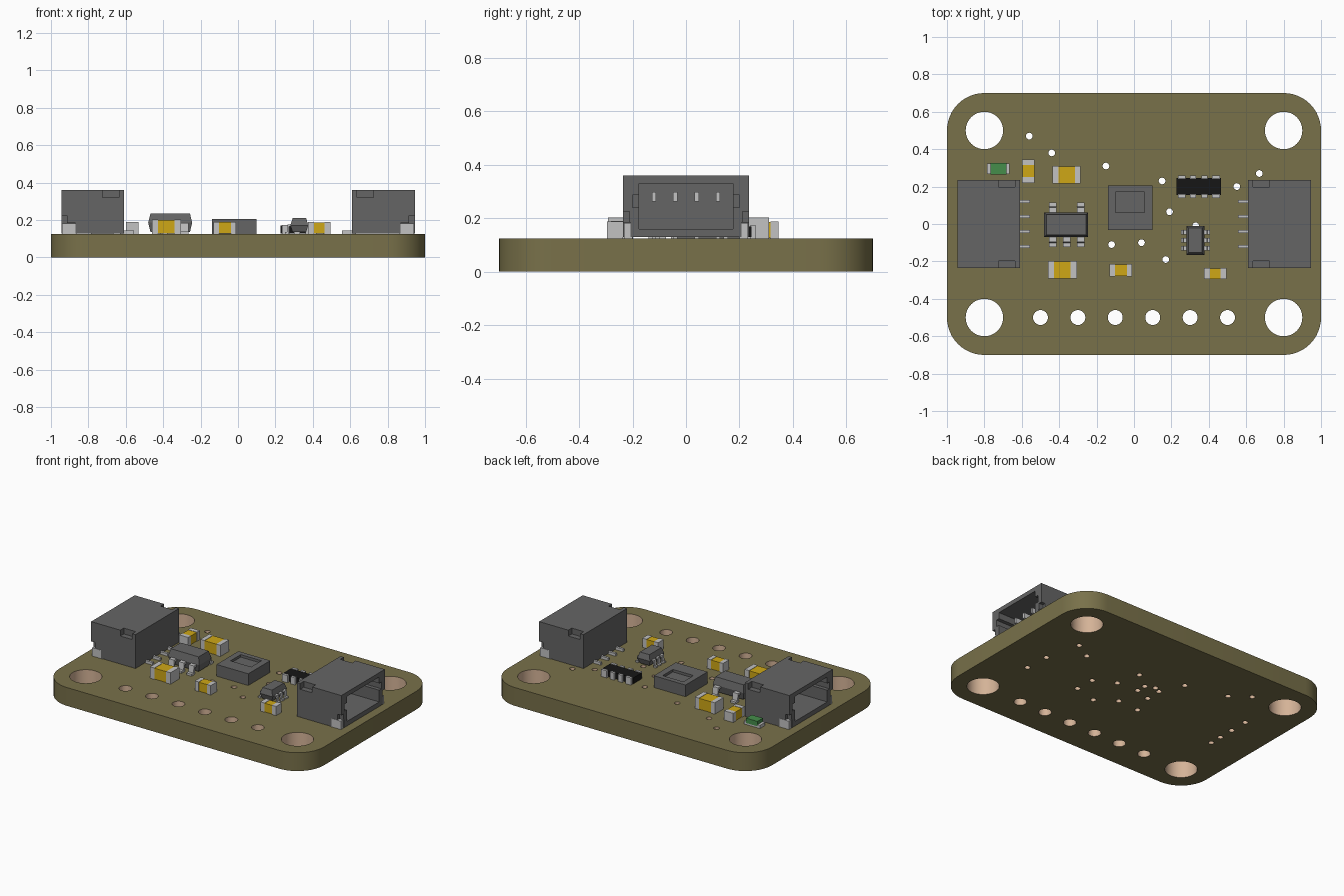
import bpy, bmesh, math

if "Cube" in bpy.data.objects:
    bpy.data.objects.remove(bpy.data.objects["Cube"])

T = 0.125  # board thickness


def material(name, r, g, b):
    m = bpy.data.materials.new(name)
    m.diffuse_color = (r, g, b, 1)
    m.use_nodes = True
    m.node_tree.nodes["Principled BSDF"].inputs["Base Color"].default_value = m.diffuse_color
    return m


OLIVE = material("olive board", 0.19, 0.165, 0.068)
TAN = material("copper hole wall", 0.66, 0.45, 0.31)
GREY = material("grey plastic", 0.13, 0.13, 0.13)
SILVER = material("silver metal", 0.54, 0.54, 0.54)
GOLD = material("gold ceramic", 0.62, 0.39, 0.008)
BLACK = material("black resistor", 0.008, 0.008, 0.008)
GREEN = material("green lens", 0.06, 0.27, 0.07)


def make(name, bm, *mats):
    bmesh.ops.recalc_face_normals(bm, faces=bm.faces)
    me = bpy.data.meshes.new(name)
    bm.to_mesh(me)
    bm.free()
    for m in mats:
        me.materials.append(m)
    ob = bpy.data.objects.new(name, me)
    bpy.context.collection.objects.link(ob)
    return ob


def rings(bm, loops):
    """Skin stacked closed loops and cap both ends."""
    vs = [[bm.verts.new(p) for p in lp] for lp in loops]
    n = len(vs[0])
    for a, b in zip(vs, vs[1:]):
        for i in range(n):
            bm.faces.new((a[i], a[(i + 1) % n], b[(i + 1) % n], b[i]))
    bm.faces.new(vs[0][::-1])
    bm.faces.new(vs[-1])


def rect(x0, x1, y0, y1, z, d=0):
    return [(x0 + d, y0 + d, z), (x1 - d, y0 + d, z), (x1 - d, y1 - d, z), (x0 + d, y1 - d, z)]


def boxes(name, mat, *items):
    """One object from boxes given as x0, x1, y0, y1, z0, z1."""
    bm = bmesh.new()
    for x0, x1, y0, y1, z0, z1 in items:
        x0, x1 = sorted((x0, x1))
        y0, y1 = sorted((y0, y1))
        rings(bm, [rect(x0, x1, y0, y1, z0), rect(x0, x1, y0, y1, z1)])
    return make(name, bm, mat)


def cut(ob, *items):
    """Subtract boxes and bake the result."""
    cutters = [boxes("cutter", GREY, it) for it in items]
    for c in cutters:
        c.hide_render = True
        md = ob.modifiers.new("cut", 'BOOLEAN')
        md.operation, md.solver, md.object = 'DIFFERENCE', 'EXACT', c
    bpy.context.view_layer.update()
    dg = bpy.context.evaluated_depsgraph_get()
    me = bpy.data.meshes.new_from_object(ob.evaluated_get(dg))
    ob.modifiers.clear()
    ob.data = me
    for c in cutters:
        bpy.data.objects.remove(c)


# Board outline and drilled holes
def circle(x, y, r, n):
    return [(x + r * math.cos(2 * math.pi * i / n), y + r * math.sin(2 * math.pi * i / n)) for i in range(n)]


outline = []
for k, (sx, sy) in enumerate([(1, 1), (-1, 1), (-1, -1), (1, -1)]):
    for i in range(13):
        a = math.pi / 2 * (k + i / 12)
        outline.append((0.8 * sx + 0.2 * math.cos(a), 0.5 * sy + 0.2 * math.sin(a)))
vias = [(-.56, .47), (-.44, .38), (-.15, .31), (.15, .23), (.19, .065), (.04, -.1), (-.12, -.11),
        (.17, -.19), (.55, .2), (.67, .27), (.33, -.01), (.335, -.145), (.74, -.145), (.73, .025),
        (.034, .076), (.033, .143), (-.03, .17), (-.075, .15), (-.077, .04),
        (-.73, .2), (-.73, .07), (-.73, -.04), (-.73, -.127)]
loops = [outline]
loops += [circle(.8 * sx, .5 * sy, .1, 40) for sx in (-1, 1) for sy in (-1, 1)]
loops += [circle(-.5 + .2 * i, -.5, .04, 24) for i in range(6)]
loops += [circle(x, y, .018, 16) for x, y in vias]
cu = bpy.data.curves.new("board_outline", 'CURVE')
cu.dimensions, cu.fill_mode, cu.extrude = '2D', 'BOTH', T / 2
for lp in loops:
    sp = cu.splines.new('POLY')
    sp.points.add(len(lp) - 1)
    for p, (x, y) in zip(sp.points, lp):
        p.co = (x, y, 0, 1)
    sp.use_cyclic_u = True
tmp = bpy.data.objects.new("board_outline", cu)
bpy.context.collection.objects.link(tmp)
bpy.context.view_layer.update()
flat = bpy.data.meshes.new_from_object(tmp.evaluated_get(bpy.context.evaluated_depsgraph_get()))
bpy.data.objects.remove(tmp)
bm = bmesh.new()
bm.from_mesh(flat)
bmesh.ops.remove_doubles(bm, verts=bm.verts, dist=1e-5)
bmesh.ops.translate(bm, verts=bm.verts, vec=(0, 0, T / 2))
bm.normal_update()
for f in bm.faces:
    c = f.calc_center_median()
    inner = math.hypot(max(abs(c.x) - .8, 0), max(abs(c.y) - .5, 0)) < .15
    f.material_index = 1 if inner and abs(f.normal.z) < .5 else 0
    f.smooth = True
board = make("board", bm, OLIVE, TAN)
board.data.set_sharp_from_angle(angle=math.radians(35))

# Side connectors with open sockets facing outward
for side, s in (("left", -1), ("right", 1)):
    shell = boxes(side + "_connector", GREY, (.61 * s, .945 * s, -.235, .235, T + .004, .36))
    cuts = [(.66 * s, 1 * s, -.175, .175, .16, .33), (.72 * s, 1 * s, -.2, .2, .24, .287)]
    tabs = []
    for t in (-1, 1):
        cuts += [(.635 * s, .725 * s, .197 * t, .3 * t, .32, .4),
                 (.87 * s, 1 * s, .208 * t, .3 * t, .1, .185),
                 (.915 * s, 1 * s, .212 * t, .3 * t, .18, .225)]
        tabs.append((.86 * s, .94 * s, .2 * t, .232 * t, T, .182))
    cut(shell, *cuts)
    boxes(side + "_mounting_tabs", SILVER, *tabs)
    rows = [-.12 + .08 * i for i in range(4)]
    boxes(side + "_connector_pins", SILVER,
          *[(.65 * s, .86 * s, y - .008, y + .008, .262, .298) for y in rows],
          *[(.555 * s, .63 * s, y - .008, y + .008, T, .143) for y in rows])


# Chip capacitors: ceramic middle with metal end caps
def capacitor(name, x, y, lx, ly, h, end, along_x=True):
    x0, x1, y0, y1 = x - lx / 2, x + lx / 2, y - ly / 2, y + ly / 2
    e = .002
    if along_x:
        ends = [(x0, x0 + end, y0, y1, T, T + h), (x1 - end, x1, y0, y1, T, T + h)]
        mid = (x0 + end, x1 - end, y0 + e, y1 - e, T + e, T + h - e)
    else:
        ends = [(x0, x1, y0, y0 + end, T, T + h), (x0, x1, y1 - end, y1, T, T + h)]
        mid = (x0 + e, x1 - e, y0 + end, y1 - end, T + e, T + h - e)
    boxes(name + "_ends", SILVER, *ends)
    boxes(name + "_body", GOLD, mid)


capacitor("back_large_capacitor", -.36, .263, .15, .095, .078, .03)
capacitor("front_large_capacitor", -.383, -.245, .155, .095, .078, .033)
capacitor("back_small_capacitor", -.565, .283, .068, .125, .063, .03, False)
capacitor("middle_small_capacitor", -.07, -.247, .12, .066, .065, .028)
capacitor("right_small_capacitor", .435, -.265, .12, .06, .063, .032)

# Indicator light
boxes("light_base", SILVER, (-.785, -.665, .267, .323, T, T + .022))
boxes("light_lens", GREEN, (-.767, -.682, .265, .325, T + .012, T + .045))


# Moulded chip bodies with sloping sides
def chip(name, x0, x1, y0, y1, top):
    bm = bmesh.new()
    mid = T + (top - T) * .55
    rings(bm, [rect(x0, x1, y0, y1, z, d) for z, d in ((T + .01, .012), (mid, 0), (top, .012))])
    make(name, bm, GREY)


# Bent leads: a stepped profile swept across the lead width
def leads(name, spots, w, reach, rise, t=.014):
    """spots: x, y at the body edge and outward direction dx, dy."""
    prof = [(-.015, rise), (reach * .5, rise), (reach * .6, t), (reach, t), (reach, 0),
            (reach * .35, 0), (reach * .25, rise - t), (-.015, rise - t)]
    bm = bmesh.new()
    for x, y, dx, dy in spots:
        rings(bm, [[(x + dx * u - dy * v, y + dy * u + dx * v, T + z) for u, z in prof]
                   for v in (-w / 2, w / 2)])
    make(name, bm, SILVER)


chip("regulator_body", -.48, -.245, -.07, .062, .235)
leads("regulator_leads", [(x, -.07, 0, -1) for x in (-.435, -.36, -.285)]
      + [(x, .062, 0, 1) for x in (-.435, -.285)], .04, .053, .06)
chip("small_chip_body", .28, .376, -.165, -.01, .21)
leads("small_chip_leads", [(x, y, d, 0) for x, d in ((.28, -1), (.376, 1))
                           for y in (-.045, -.087, -.129)], .024, .03, .05, .01)

# Central sensor with a square well in its lid
sensor = boxes("sensor_body", GREY, (-.14, .1, -.032, .205, T, .205))
cut(sensor, (-.1, .056, .062, .172, .188, .3))

# Resistor array with wrapped terminals on both long sides
boxes("resistor_array_body", BLACK, (.228, .465, .155, .245, T + .004, .17))
terms = []
for i in range(4):
    x = .255 + .0613 * i
    w = .021 if i in (0, 3) else .016
    for t in (-1, 1):
        terms.append((x - w, x + w, .2 + .042 * t, .2 + .06 * t, T, .174))
boxes("resistor_array_terminals", SILVER, *terms)
